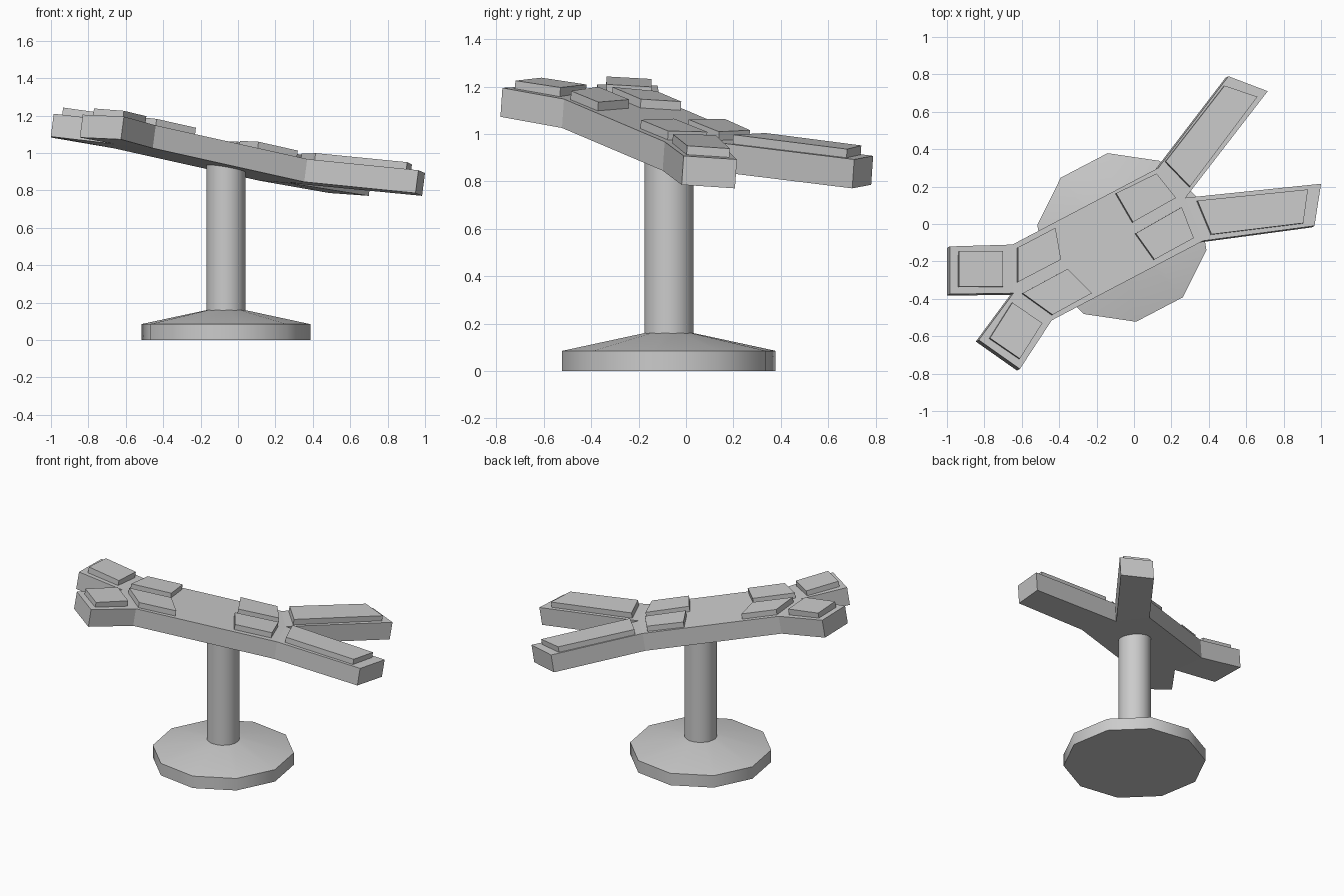
import bpy, bmesh, math
from mathutils import Vector

if "Cube" in bpy.data.objects:
    bpy.data.objects.remove(bpy.data.objects["Cube"])

ANG = math.radians(27.6)                       # heading of the board
U = Vector((math.cos(ANG), math.sin(ANG), 0))
PX, PY = -0.065, -0.072                        # post centre
DOWN = Vector((0, 0, -0.122)) - U * 0.018      # board thickness direction


def make(name, bm):
    bmesh.ops.recalc_face_normals(bm, faces=bm.faces)
    me = bpy.data.meshes.new(name)
    bm.to_mesh(me)
    bm.free()
    ob = bpy.data.objects.new(name, me)
    bpy.context.collection.objects.link(ob)
    return ob


def slab(name, pts, faces, offset):
    """Extrude a set of connected top faces along offset into a closed solid."""
    bm = bmesh.new()
    vs = [bm.verts.new(p) for p in pts]
    fs = [bm.faces.new([vs[i] for i in f]) for f in faces]
    ext = bmesh.ops.extrude_face_region(bm, geom=fs, use_keep_orig=True)
    new = [g for g in ext["geom"] if isinstance(g, bmesh.types.BMVert)]
    bmesh.ops.translate(bm, verts=new, vec=offset)
    return make(name, bm)


def lathe(name, profile, n, phase):
    """Closed round solid from (radius, z) rings."""
    bm = bmesh.new()
    rings = []
    for r, z in profile:
        rings.append([bm.verts.new((PX + r * math.cos(phase + math.tau * i / n),
                                    PY + r * math.sin(phase + math.tau * i / n), z))
                      for i in range(n)])
    for a, b in zip(rings, rings[1:]):
        for i in range(n):
            j = (i + 1) % n
            bm.faces.new((a[i], a[j], b[j], b[i]))
    bm.faces.new(rings[0])
    bm.faces.new(rings[-1])
    ob = make(name, bm)
    bpy.ops.object.select_all(action='DESELECT')
    ob.select_set(True)
    bpy.context.view_layer.objects.active = ob
    bpy.ops.object.shade_smooth_by_angle(angle=math.radians(40))
    return ob


# Ten-sided foot and round post
lathe("base", [(0.457, 0), (0.457, 0.085), (0.105, 0.16)], 10, ANG)
lathe("post", [(0.105, 0.1), (0.105, 0.98)], 20, ANG)


# Board: sloping body with two arms at each end
def body_z(x, y):
    return 1.042 - 0.197 * ((x - PX) * U.x + (y - PY) * U.y)


outline = [(-0.65, -0.11), (-0.985, -0.12, 1.205), (-0.985, -0.375, 1.21),
           (-0.645, -0.37), (-0.83, -0.62, 1.205), (-0.61, -0.775, 1.195),
           (-0.44, -0.515), (0.37, -0.09), (0.965, -0.01, 0.908),
           (1.0, 0.215, 0.893), (0.275, 0.14), (0.715, 0.71, 0.893),
           (0.505, 0.79, 0.908), (0.13, 0.30)]
board = [Vector(p if len(p) == 3 else (*p, body_z(*p))) for p in outline]
arms = [(0, 1, 2, 3), (3, 4, 5, 6), (7, 8, 9, 10), (10, 11, 12, 13)]
slab("board", board, [(0, 3, 6, 7, 10, 13)] + arms, DOWN)

# Raised pads: (name, arm index or None for the body, corners)
pads = [
    ("body_pad_left_back", None, [(-.62, -.125), (-.42, -.02), (-.39, -.19), (-.62, -.31)]),
    ("body_pad_left_front", None, [(-.595, -.37), (-.355, -.24), (-.225, -.37), (-.435, -.485)]),
    ("body_pad_right_back", None, [(-.095, .165), (.12, .27), (.225, .14), (-.005, .01)]),
    ("body_pad_right_front", None, [(.01, -.05), (.255, .09), (.32, -.075), (.11, -.19)]),
    ("arm_pad_left_back", 0, [(-.935, -.145), (-.70, -.145), (-.70, -.335), (-.935, -.335)]),
    ("arm_pad_left_front", 1, [(-.65, -.42), (-.49, -.53), (-.61, -.72), (-.77, -.61)]),
    ("arm_pad_right_front", 2, [(.34, .125), (.93, .185), (.905, .005), (.415, -.055)]),
    ("arm_pad_right_back", 3, [(.17, .335), (.485, .74), (.66, .68), (.30, .20)]),
]
for name, arm, corners in pads:
    if arm is None:
        height = body_z
    else:
        a, b, c, d = (board[i] for i in arms[arm])
        mid = (a + b + c + d) / 4
        nrm = (c - a).cross(d - b)

        def height(x, y):
            return mid.z - (nrm.x * (x - mid.x) + nrm.y * (y - mid.y)) / nrm.z
    top = [Vector((x, y, height(x, y) + 0.038)) for x, y in corners]
    slab(name, top, [(0, 1, 2, 3)], DOWN * 0.4)
